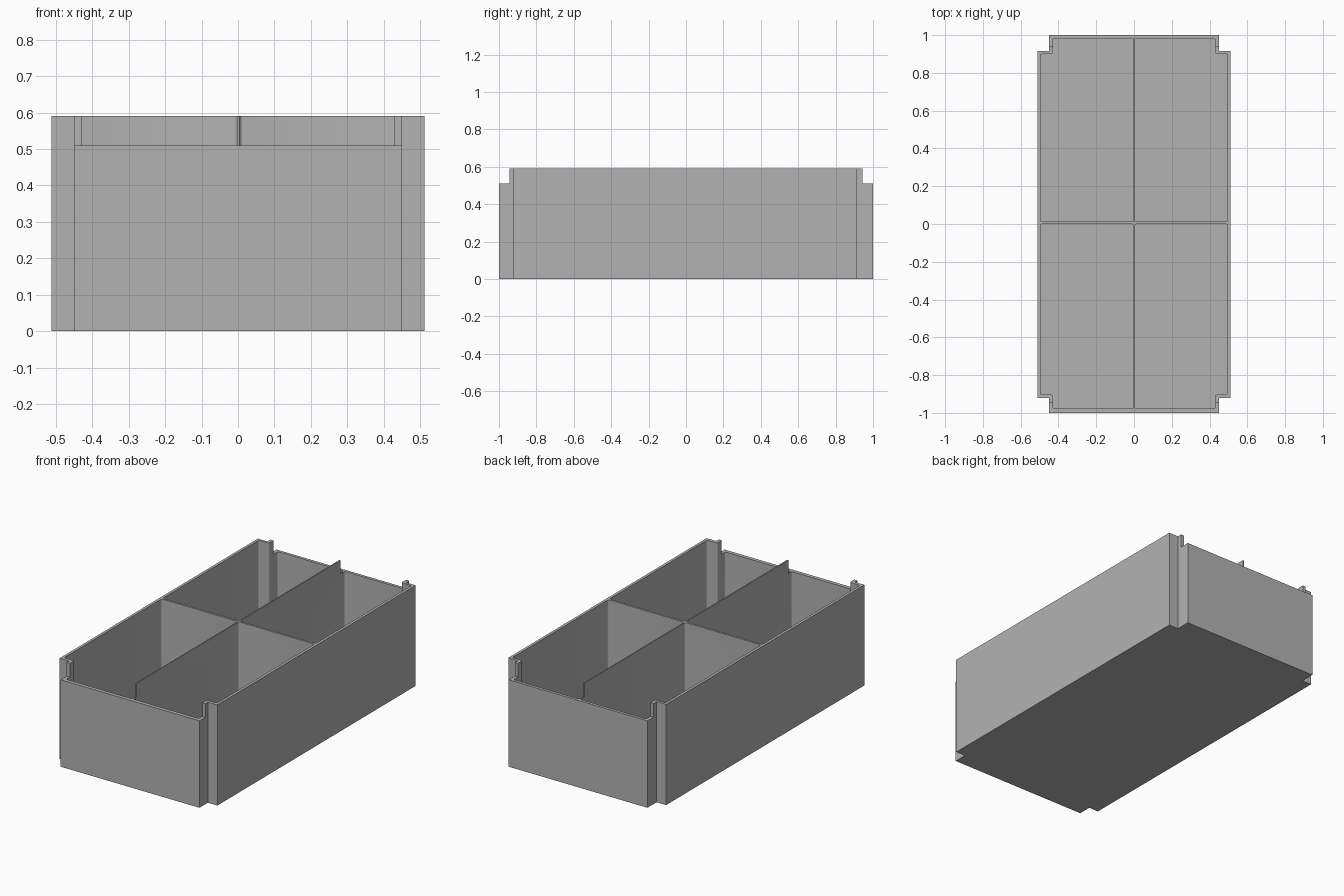
import bpy
import bmesh
from math import cos, sin, pi
from mathutils import Vector

cube = bpy.data.objects.get("Cube")
if cube:
    bpy.data.objects.remove(cube, do_unlink=True)

HEIGHT, LOW_RIM, FLOOR = 0.59, 0.51, 0.015
FILLET, STEPS = 0.01, 4

grey = bpy.data.materials.new("plain grey")
grey.diffuse_color = (0.45, 0.45, 0.45, 1)
grey.use_nodes = True
grey.node_tree.nodes["Principled BSDF"].inputs["Base Color"].default_value = grey.diffuse_color


def rounded(points, radius):
    """Replace every square corner of an outline with a small arc."""
    out = []
    for i, p in enumerate(points):
        p = Vector(p)
        a = (Vector(points[i - 1]) - p).normalized() * radius
        b = (Vector(points[(i + 1) % len(points)]) - p).normalized() * radius
        for k in range(STEPS + 1):
            t = k / STEPS * pi / 2
            out.append(p + a * (1 - sin(t)) + b * (1 - cos(t)))
    return out


def prism(name, outline, z0, z1):
    """Extrude an outline in the ground plane from z0 to z1."""
    bm = bmesh.new()
    face = bm.faces.new([bm.verts.new((p[0], p[1], z0)) for p in outline])
    top = bmesh.ops.extrude_face_region(bm, geom=[face])["geom"]
    verts = [v for v in top if isinstance(v, bmesh.types.BMVert)]
    bmesh.ops.translate(bm, verts=verts, vec=(0, 0, z1 - z0))
    bmesh.ops.recalc_face_normals(bm, faces=bm.faces)
    mesh = bpy.data.meshes.new(name)
    bm.to_mesh(mesh)
    bm.free()
    mesh.materials.append(grey)
    obj = bpy.data.objects.new(name, mesh)
    bpy.context.collection.objects.link(obj)
    return obj


# Outer body with a square notch in each corner
WIDE, NARROW = 0.512, 0.45
BACK_NOTCH, FRONT_NOTCH = 0.915, -0.922
tray = prism("divided_tray", [
    (-NARROW, -1), (NARROW, -1), (NARROW, FRONT_NOTCH), (WIDE, FRONT_NOTCH),
    (WIDE, BACK_NOTCH), (NARROW, BACK_NOTCH), (NARROW, 1), (-NARROW, 1),
    (-NARROW, BACK_NOTCH), (-WIDE, BACK_NOTCH), (-WIDE, FRONT_NOTCH), (-NARROW, FRONT_NOTCH),
], 0, HEIGHT)

cutters = []
# Four compartments, leaving thin dividers between them
for sx in (-1, 1):
    for sy, end, notch in ((-1, -0.978, -0.903), (1, 0.983, 0.9)):
        inner_x = sx * 0.0035 + 0.001
        inner_y = sy * 0.006 + 0.006
        side, step = sx * 0.496, sx * 0.43
        cell = [(inner_x, inner_y), (side, inner_y), (side, notch),
                (step, notch), (step, end), (inner_x, end)]
        cutters.append(prism("compartment_cutter", rounded(cell, FILLET), FLOOR, HEIGHT + 0.1))

# Lowered rim at both ends
for y0, y1 in ((-1.1, -0.945), (0.943, 1.1)):
    cutters.append(prism("rim_cutter", [(-0.6, y0), (0.6, y0), (0.6, y1), (-0.6, y1)],
                         LOW_RIM, HEIGHT + 0.1))

for cutter in cutters:
    cutter.hide_render = True
    mod = tray.modifiers.new("cut", "BOOLEAN")
    mod.operation = "DIFFERENCE"
    mod.solver = "EXACT"
    mod.object = cutter

# Bake the cuts and drop the helpers
graph = bpy.context.evaluated_depsgraph_get()
tray_mesh = bpy.data.meshes.new_from_object(tray.evaluated_get(graph))
tray.modifiers.clear()
tray.data = tray_mesh
for cutter in cutters:
    bpy.data.objects.remove(cutter, do_unlink=True)

bpy.ops.object.select_all(action="DESELECT")
tray.select_set(True)
bpy.context.view_layer.objects.active = tray
bpy.ops.object.shade_smooth_by_angle(angle=pi / 6)
